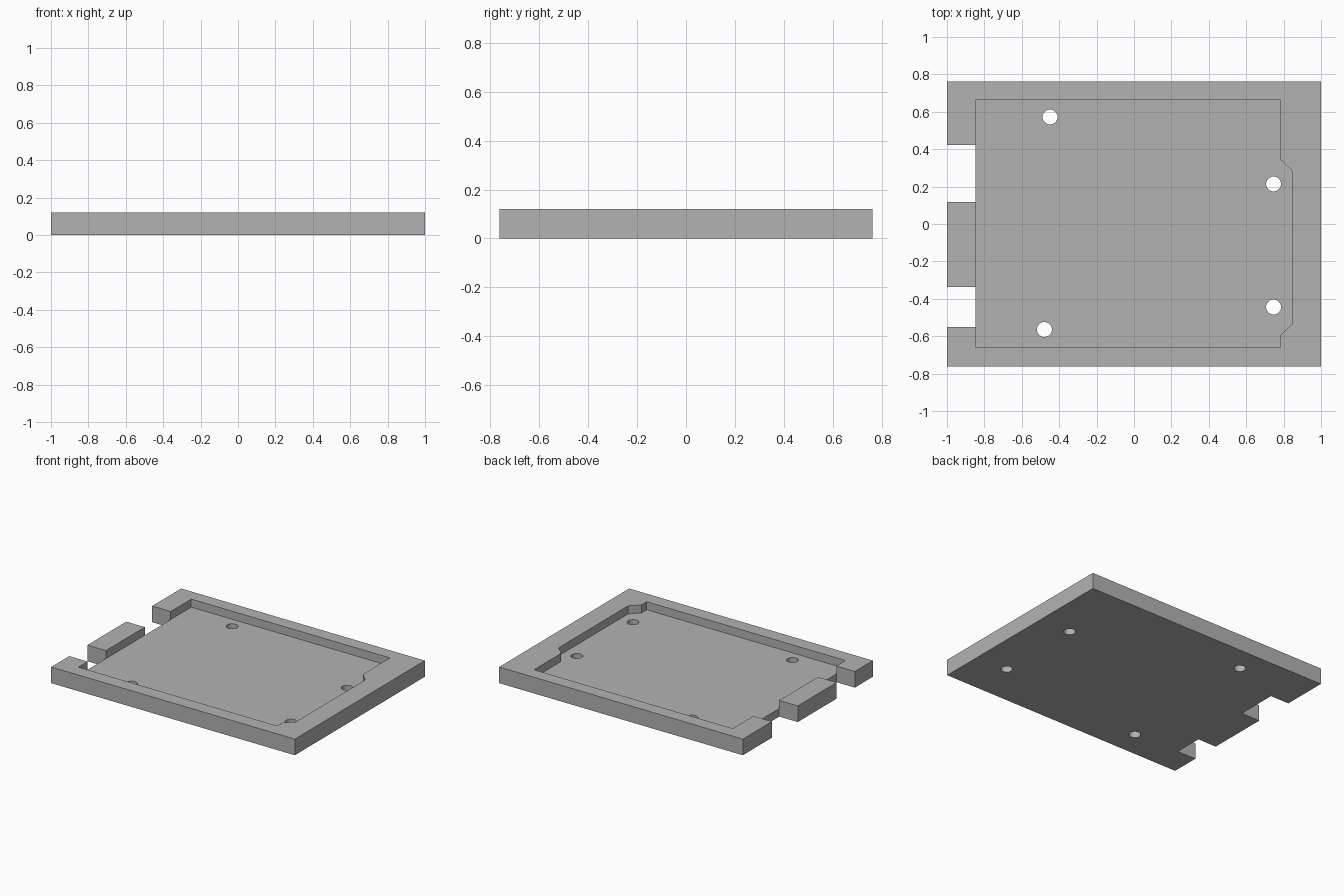
import bpy
import bmesh

HEIGHT = 0.12
FLOOR = 0.06
EDGE_X, EDGE_Y = 1.0, 0.762
POCKET_X = -0.848
HOLES = [(-0.449, 0.572), (0.746, 0.214), (0.746, -0.444), (-0.479, -0.564)]
HOLE_RADIUS = 0.04

default_cube = bpy.data.objects.get("Cube")
if default_cube:
    bpy.data.objects.remove(default_cube, do_unlink=True)

grey = bpy.data.materials.new("plain grey")
grey.use_nodes = True
GREY = (0.45, 0.45, 0.45, 1.0)
grey.diffuse_color = GREY
grey.node_tree.nodes["Principled BSDF"].inputs["Base Color"].default_value = GREY


def make_object(name, bm):
    bmesh.ops.recalc_face_normals(bm, faces=bm.faces[:])
    mesh = bpy.data.meshes.new(name)
    bm.to_mesh(mesh)
    bm.free()
    mesh.materials.append(grey)
    obj = bpy.data.objects.new(name, mesh)
    bpy.context.collection.objects.link(obj)
    return obj


def prism(name, outline, bottom, top):
    """Extrude a flat outline from bottom to top."""
    bm = bmesh.new()
    face = bm.faces.new([bm.verts.new((x, y, bottom)) for x, y in outline])
    walls = bmesh.ops.extrude_face_region(bm, geom=[face])["geom"]
    verts = [v for v in walls if isinstance(v, bmesh.types.BMVert)]
    bmesh.ops.translate(bm, verts=verts, vec=(0, 0, top - bottom))
    return make_object(name, bm)


def hole_cutter(name, x, y):
    bm = bmesh.new()
    bmesh.ops.create_cone(bm, cap_ends=True, segments=32, radius1=HOLE_RADIUS,
                          radius2=HOLE_RADIUS, depth=4 * HEIGHT)
    bmesh.ops.translate(bm, verts=bm.verts[:], vec=(x, y, 0))
    return make_object(name, bm)


# Tray block, with two notches through its right side
outline = [(-EDGE_X, -EDGE_Y), (EDGE_X, -EDGE_Y), (EDGE_X, EDGE_Y), (-EDGE_X, EDGE_Y)]
for high, low in [(0.422, 0.118), (-0.337, -0.551)]:
    outline += [(-EDGE_X, high), (POCKET_X, high), (POCKET_X, low), (-EDGE_X, low)]
tray = prism("tray", outline, 0, HEIGHT)

# Recess with a shallow chamfered bay on its left side
recess = [(POCKET_X, -0.658), (0.783, -0.658), (0.783, -0.596), (0.848, -0.532),
          (0.848, 0.281), (0.783, 0.345), (0.783, 0.663), (POCKET_X, 0.663)]
cutters = [prism("recess_cutter", recess, FLOOR, 2 * HEIGHT)]

# Screw holes
for i, (x, y) in enumerate(HOLES):
    cutters.append(hole_cutter(f"screw_hole_cutter_{i + 1}", x, y))

for cutter in cutters:
    cutter.hide_render = True
    cutter.hide_viewport = True
    cut = tray.modifiers.new(cutter.name, "BOOLEAN")
    cut.operation = "DIFFERENCE"
    cut.solver = "EXACT"
    cut.object = cutter

# Bake the cuts and drop the helpers
depsgraph = bpy.context.evaluated_depsgraph_get()
finished = bpy.data.meshes.new_from_object(tray.evaluated_get(depsgraph))
tray.modifiers.clear()
tray.data = finished
for cutter in cutters:
    bpy.data.objects.remove(cutter, do_unlink=True)

# Smooth hole walls with crisp rims
bpy.ops.object.select_all(action="DESELECT")
tray.select_set(True)
bpy.context.view_layer.objects.active = tray
bpy.ops.object.shade_smooth_by_angle()
